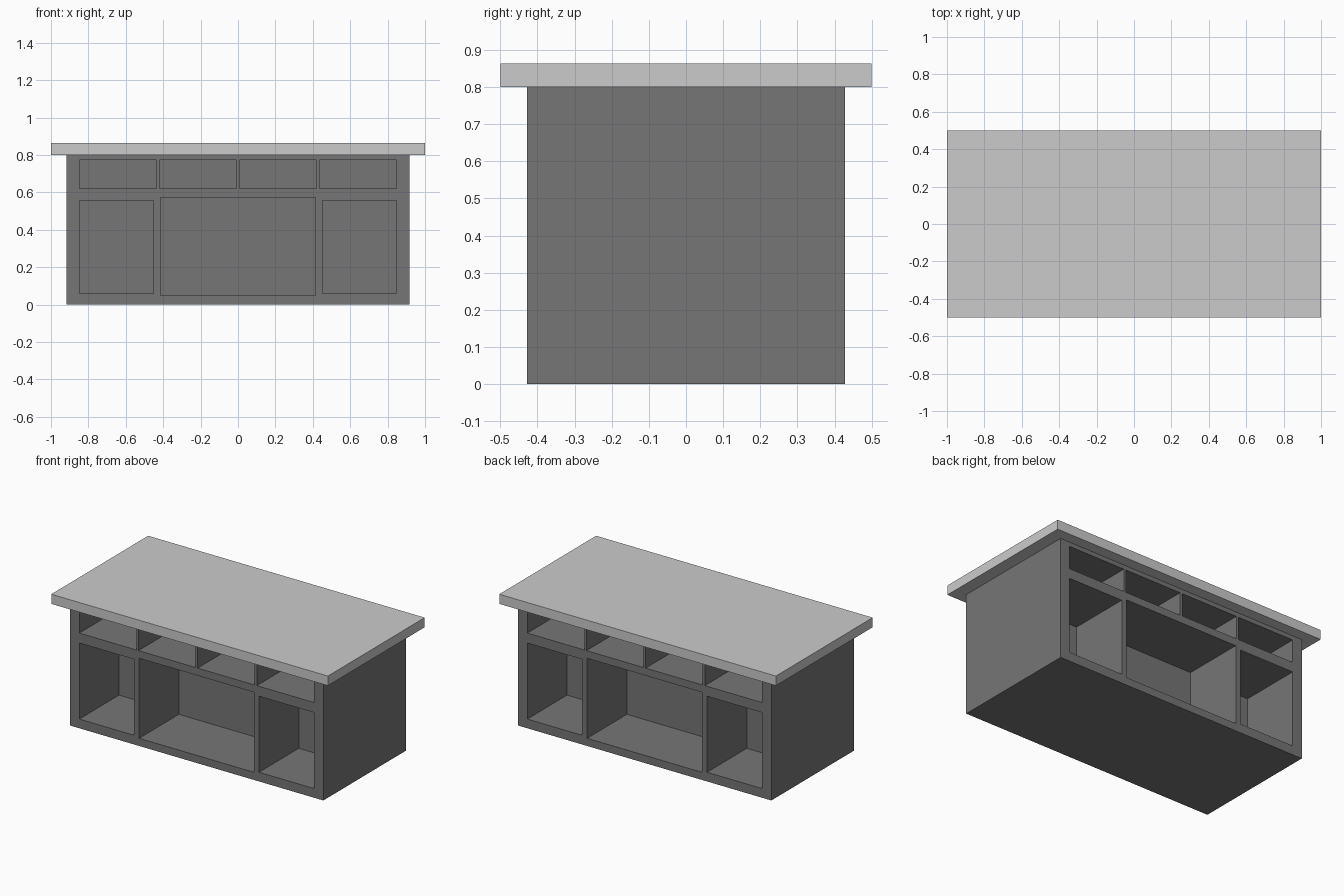
import bpy, bmesh
from mathutils import Matrix, Vector

if "Cube" in bpy.data.objects:
    bpy.data.objects.remove(bpy.data.objects["Cube"])


def boxes_object(name, boxes):
    """One mesh object made of axis-aligned boxes given as (min, max) corners."""
    bm = bmesh.new()
    for lo, hi in boxes:
        lo, hi = Vector(lo), Vector(hi)
        mat = Matrix.Translation((lo + hi) / 2) @ Matrix.Diagonal((*(hi - lo), 1))
        bmesh.ops.create_cube(bm, size=1, matrix=mat)
    mesh = bpy.data.meshes.new(name)
    bm.to_mesh(mesh)
    bm.free()
    obj = bpy.data.objects.new(name, mesh)
    bpy.context.collection.objects.link(obj)
    return obj


HALF_W, HALF_D, BODY_H, TOP_H = 0.917, 0.428, 0.80, 0.863
BACK = 0.018  # half thickness of the central dividing wall

# Worktop slab
boxes_object("worktop", [((-1, -0.5, BODY_H), (1, 0.5, TOP_H))])

# Cabinet body
body = boxes_object("cabinet_body", [((-HALF_W, -HALF_D, 0), (HALF_W, HALF_D, BODY_H))])
dark = bpy.data.materials.new("dark_grey")
dark.diffuse_color = (0.18, 0.18, 0.18, 1)
dark.use_nodes = True
dark.node_tree.nodes["Principled BSDF"].inputs["Base Color"].default_value = dark.diffuse_color
body.data.materials.append(dark)

# Openings as x range and z range: four drawer slots, two side bays, one wide bay
openings = [(-0.848 + i * 0.428, -0.436 + i * 0.428, 0.622, 0.772) for i in range(4)]
openings += [(-0.848, -0.452, 0.06, 0.557), (0.452, 0.848, 0.06, 0.557),
             (-0.415, 0.415, 0.05, 0.573)]

# Same openings cut into front and back
cuts = []
for x0, x1, z0, z1 in openings:
    cuts.append(((x0, -HALF_D - 0.1, z0), (x1, -BACK, z1)))
    cuts.append(((x0, BACK, z0), (x1, HALF_D + 0.1, z1)))
cutter = boxes_object("opening_cutter", cuts)
cutter.hide_render = True

mod = body.modifiers.new("openings", 'BOOLEAN')
mod.operation = 'DIFFERENCE'
mod.solver = 'EXACT'
mod.object = cutter
bpy.context.view_layer.objects.active = body
bpy.ops.object.modifier_apply(modifier=mod.name)
bpy.data.objects.remove(cutter)
